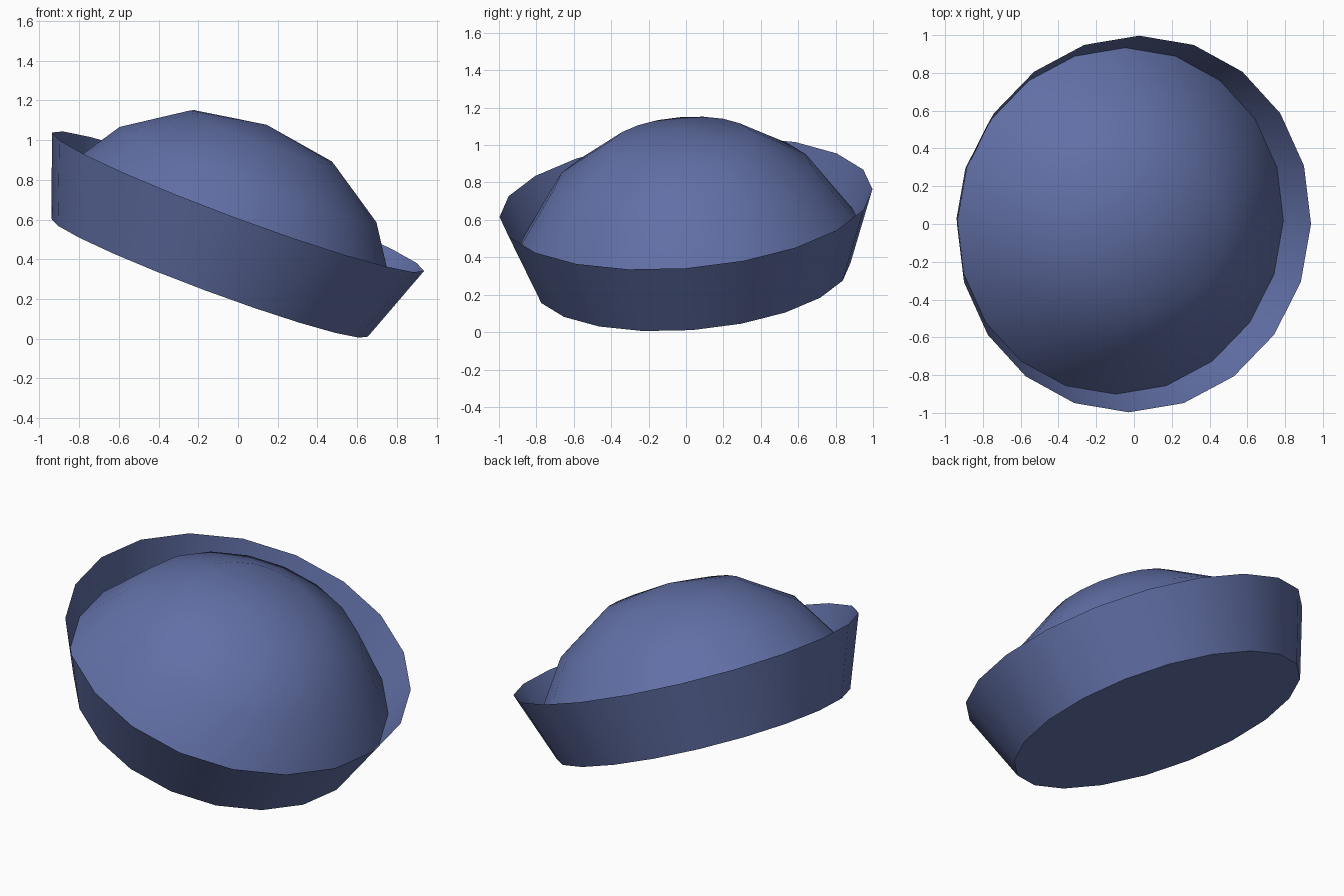
import bpy, bmesh, math
from mathutils import Matrix, Vector

if "Cube" in bpy.data.objects:
    bpy.data.objects.remove(bpy.data.objects["Cube"])

SIDES = 20
TILT = (Matrix.Translation((0, 0, 0.69))
        @ Matrix.Rotation(math.radians(20.4), 4, 'Y')
        @ Matrix.Rotation(math.radians(4.55), 4, 'X'))

mat = bpy.data.materials.new("blue_cloth")
mat.diffuse_color = (0.12, 0.16, 0.38, 1)
mat.use_nodes = True
mat.node_tree.nodes["Principled BSDF"].inputs["Base Color"].default_value = mat.diffuse_color


def revolve(name, profile):
    """Spin an (r, z) profile round the tilted axis; r = 0 makes a pole."""
    bm = bmesh.new()
    rings = []
    for r, z in profile:
        n = 1 if r == 0 else SIDES
        rings.append([bm.verts.new((r * math.cos(2 * math.pi * i / SIDES),
                                    r * math.sin(2 * math.pi * i / SIDES), z))
                      for i in range(n)])
    for a, b in zip(rings, rings[1:]):
        for i in range(SIDES):
            j = (i + 1) % SIDES
            if len(a) == 1:
                bm.faces.new((a[0], b[j], b[i]))
            elif len(b) == 1:
                bm.faces.new((a[i], a[j], b[0]))
            else:
                bm.faces.new((a[i], a[j], b[j], b[i]))
    bm.transform(TILT)
    me = bpy.data.meshes.new(name)
    bm.to_mesh(me)
    bm.free()
    me.materials.append(mat)
    ob = bpy.data.objects.new(name, me)
    bpy.context.collection.objects.link(ob)
    bpy.ops.object.select_all(action='DESELECT')
    ob.select_set(True)
    bpy.context.view_layer.objects.active = ob
    bpy.ops.object.shade_smooth_by_angle(angle=math.radians(35))
    return ob


# Flared band with flat underside, folded over at the rim
revolve("hat_band", [(0, -0.41), (0.85, -0.41), (1.0, 0.0), (0.92, -0.205)])

# Rounded crown rising from inside the band
revolve("hat_crown", [(0.92, -0.205), (0.69, 0.146), (0.388, 0.347), (0, 0.415)])
